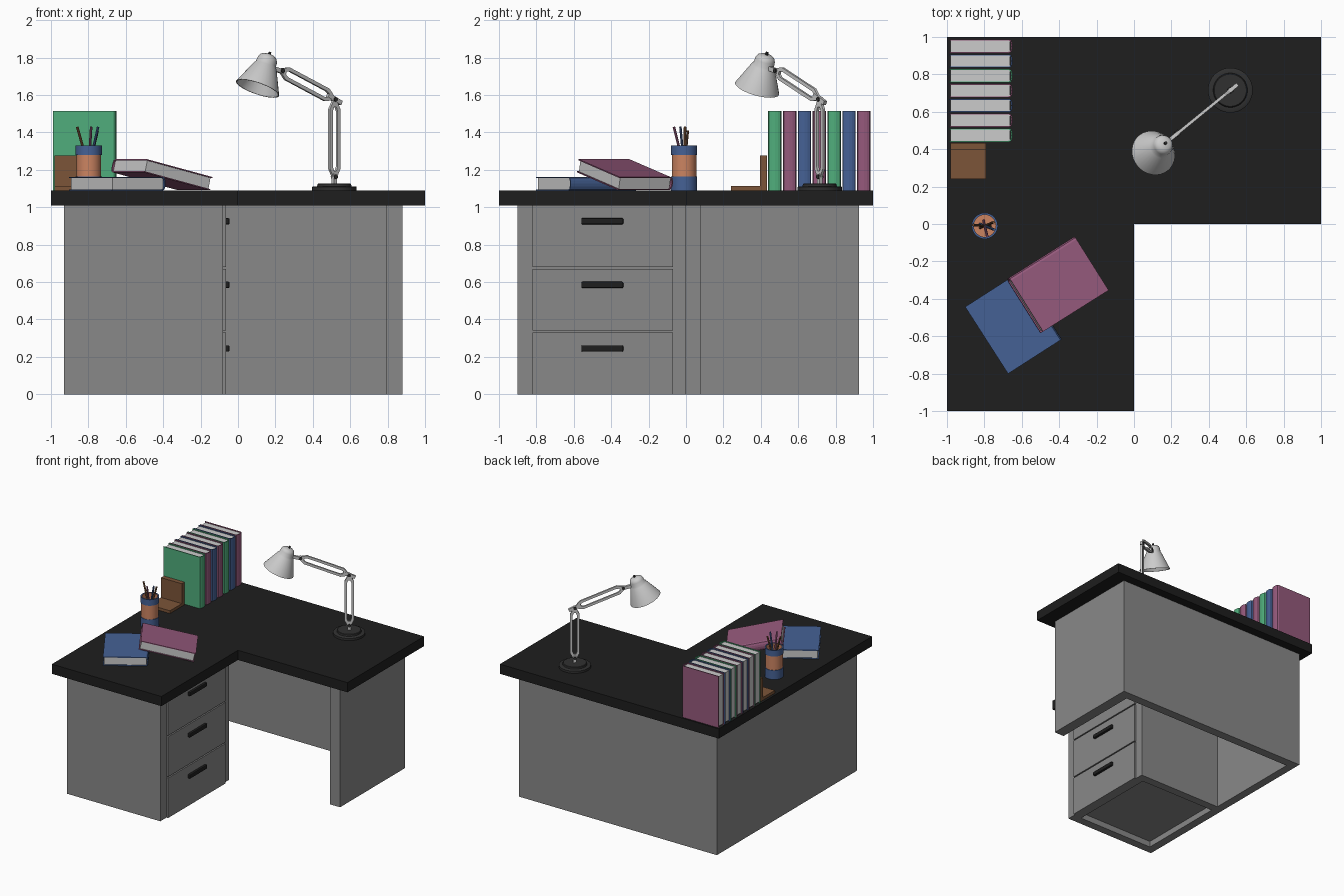
import bpy, bmesh, math
from mathutils import Matrix, Vector

if "Cube" in bpy.data.objects:
    bpy.data.objects.remove(bpy.data.objects["Cube"])


def material(name, r, g, b):
    m = bpy.data.materials.new(name)
    m.diffuse_color = (r, g, b, 1)
    m.use_nodes = True
    m.node_tree.nodes["Principled BSDF"].inputs["Base Color"].default_value = m.diffuse_color
    return m


BLACK = material("black", .013, .013, .013)
DARK = material("dark_grey", .03, .03, .03)
BODY = material("body_grey", .25, .25, .25)
GREEN = material("green", .08, .42, .2)
PINK = material("pink", .3, .1, .2)
BLUE = material("blue", .06, .12, .3)
ORANGE = material("orange", .6, .23, .12)
BROWN = material("brown", .2, .09, .04)


def finish(name, bm, mat=None, matrix=None, smooth=False):
    bmesh.ops.recalc_face_normals(bm, faces=bm.faces)
    me = bpy.data.meshes.new(name)
    bm.to_mesh(me)
    bm.free()
    ob = bpy.data.objects.new(name, me)
    bpy.context.collection.objects.link(ob)
    if mat:
        me.materials.append(mat)
    if matrix:
        ob.matrix_world = matrix
    if smooth:
        bpy.ops.object.select_all(action='DESELECT')
        ob.select_set(True)
        bpy.context.view_layer.objects.active = ob
        bpy.ops.object.shade_smooth_by_angle(angle=math.radians(35))
    return ob


def prism(name, outline, d0, d1, axis='Z', mat=None, matrix=None, hole=None, smooth=False):
    """Extrude a 2D outline (optionally with a matching hole) along Z or Y."""
    bm = bmesh.new()

    def ring(pts, d):
        return [bm.verts.new((a, b, d) if axis == 'Z' else (a, d, b)) for a, b in pts]

    def bridge(r, s):
        n = len(r)
        for i in range(n):
            bm.faces.new((r[i], r[(i + 1) % n], s[(i + 1) % n], s[i]))

    lo, hi = ring(outline, d0), ring(outline, d1)
    bridge(lo, hi)
    if hole:
        hlo, hhi = ring(hole, d0), ring(hole, d1)
        bridge(hlo, hhi)
        bridge(lo, hlo)
        bridge(hi, hhi)
    else:
        bm.faces.new(lo)
        bm.faces.new(hi)
    return finish(name, bm, mat, matrix, smooth)


def box(name, x0, x1, y0, y1, z0, z1, mat=None, matrix=None, bevel=0):
    ob = prism(name, [(x0, y0), (x1, y0), (x1, y1), (x0, y1)], z0, z1, 'Z', mat, matrix)
    if bevel:
        mod = ob.modifiers.new("bevel", 'BEVEL')
        mod.width, mod.segments = bevel, 2
    return ob


def lathe(name, profile, mat=None, matrix=None, segs=32):
    bm = bmesh.new()
    vs = [bm.verts.new((r, 0, z)) for r, z in profile]
    es = [bm.edges.new(p) for p in zip(vs, vs[1:])]
    bmesh.ops.spin(bm, geom=vs + es, axis=(0, 0, 1), cent=(0, 0, 0),
                   angle=math.tau, steps=segs, use_merge=False)
    bmesh.ops.remove_doubles(bm, verts=bm.verts, dist=1e-5)
    return finish(name, bm, mat, matrix, True)


def rod(name, p, q, r, mat=None, matrix=None, segs=8):
    p, q = Vector(p), Vector(q)
    m = Matrix.Translation(p) @ (q - p).to_track_quat('Z', 'Y').to_matrix().to_4x4()
    m = matrix @ m if matrix else m
    L = (q - p).length
    return lathe(name, [(0, 0), (r, 0), (r, L), (0, L)], mat, m, segs)


# Desk: L-shaped top and carcass with a shallow recess under the drawers
prism("desk_top", [(-1, -1), (0, -1), (0, 0), (1, 0), (1, 1), (-1, 1)], 1.01, 1.09, 'Z', BLACK)
carcass = prism("desk_body", [(-.93, -.9), (-.08, -.9), (-.08, 0), (-.86, 0), (-.86, .85),
                              (.79, .85), (.79, .075), (.88, .075), (.88, .925), (-.93, .925)],
                0, 1.01, 'Z', BODY)
cutter = box("recess_cutter", -.86, -.15, -.83, -.07, -.1, .05)
cutter.hide_render = True
cutter.hide_set(True)
cut = carcass.modifiers.new("recess", 'BOOLEAN')
cut.operation, cut.object = 'DIFFERENCE', cutter

# Drawer fronts and handles
for i in range(3):
    z = .34 * i
    box(f"drawer_front_{i+1}", -.08, -.065, -.82, -.07, z, z + .33, BODY)
    box(f"drawer_handle_{i+1}", -.07, -.045, -.56, -.335, z + .228, z + .262, BLACK, bevel=.007)


# Books: wrapped cover with a rounded spine on +x, page block inside
def book(name, mat, loc, rot):
    m = Matrix.Translation(loc) @ Matrix.Rotation(rot[1], 4, 'Z') @ Matrix.Rotation(rot[0], 4, 'X')
    half = [(-.17, -.036), (.152, -.036), (.163, -.031), (.169, -.016), (.171, 0)]
    outer = half + [(x, -z) for x, z in half[-2::-1]]
    half_in = [(-.17, -.03), (.15, -.03), (.157, -.027), (.162, -.015), (.164, 0)]
    inner = half_in + [(x, -z) for x, z in half_in[-2::-1]]
    prism(name + "_cover", outer + inner[::-1], -.2125, .2125, 'Y', mat, m)
    box(name + "_pages", -.162, .157, -.205, .205, -.03, .03, None, m)


row = [GREEN, PINK, BLUE, PINK, GREEN, BLUE, PINK]
for i, c in enumerate(row):
    book(f"standing_book_{i+1}", c, (-.82, .475 + .0793 * i, 1.3025), (math.pi / 2, 0))
book("lying_book", BLUE, (-.645, -.53, 1.126), (0, math.radians(32.7)))
book("leaning_book", PINK, (-.408, -.325, 1.174), (math.radians(13), math.radians(122.2)))

# Bookend
box("bookend_base", -.98, -.79, .24, .395, 1.09, 1.113, BROWN)
box("bookend_upright", -.98, -.79, .395, .432, 1.09, 1.277, BROWN)

# Pencil cup with two bands, and pencils
cup = Matrix.Translation((-.798, -.01, 1.09))
lathe("pencil_cup", [(0, 0), (.066, 0), (.066, .238), (.059, .238), (.059, .012), (0, .012)], ORANGE, cup)
for n, a, b in (("lower", 0, .075), ("upper", .19, .24)):
    lathe(f"cup_band_{n}", [(.065, a), (.07, a), (.07, b), (.06, b), (.06, b - .004)]
          if n == "upper" else [(.065, a), (.07, a), (.07, b), (.065, b)], BLUE, cup)
tips = [(-.86, -.005, 1.43, BROWN), (-.785, -.065, 1.43, PINK),
        (-.748, -.03, 1.43, BLUE), (-.75, .01, 1.41, BROWN)]
for i, (x, y, z, c) in enumerate(tips):
    base, tip = Vector((-1.596 - x, -.02 - y, 1.103)), Vector((x, y, z))
    base.x = -.798 + (base.x + .798) * .5
    base.y = -.01 + (base.y + .01) * .5
    rod(f"pencil_{i+1}", base, tip, .007, c)

# Lamp: built in its own plane (x along the arm), then turned
lamp = Matrix.Translation((.515, .715, 0)) @ Matrix.Rotation(math.radians(39.2), 4, 'Z')
lathe("lamp_base", [(0, 1.09), (.12, 1.09), (.12, 1.108), (.114, 1.112), (.092, 1.112),
                    (.09, 1.124), (.086, 1.127), (0, 1.127)], DARK, lamp, 40)


def link(name, p, q):
    """Flat open frame with pointed ends between two pivots."""
    p, q = Vector(p), Vector(q)
    L = (q - p).length
    a = math.atan2(q.y - p.y, q.x - p.x)
    m = lamp @ Matrix.Translation((p.x, 0, p.y)) @ Matrix.Rotation(-a, 4, 'Y')

    def hexa(e, f, w):
        return [(e, -.008), (f, -w), (L - f, -w), (L - e, -.008), (L - e, .008),
                (L - f, w), (f, w), (e, .008)]
    prism(name, hexa(-.012, .04, .036), -.008, .008, 'Y', None, m, hole=hexa(.03, .052, .017))


def tab(name, p, q, w=.012):
    d = (Vector(q) - Vector(p)).normalized()
    n = Vector((-d.y, d.x)) * w
    p, q = Vector(p), Vector(q)
    prism(name, [tuple(v) for v in (p - n, q - n, q + n, p + n)], -.01, .01, 'Y', None, lamp)


link("lamp_post", (0, 1.165), (0, 1.565))
link("lamp_arm", (-.015, 1.585), (-.365, 1.73))
tab("post_foot", (0, 1.12), (0, 1.18))
tab("elbow_tab", (-.045, 1.6), (.045, 1.557))
tab("head_tab", (-.355, 1.725), (-.445, 1.748))
for i, (u, z) in enumerate([(0, 1.163), (0, 1.577), (-.365, 1.73)]):
    rod(f"lamp_bolt_{i+1}", (u, -.016, z), (u, .016, z), .012, DARK, lamp, 12)

# Lamp shade, hollow and open at the bottom
head = lamp @ Matrix.Translation((-.53, 0, 1.635)) @ Matrix.Rotation(math.radians(24), 4, 'Y')
lathe("lamp_shade", [(0, .198), (.03, .195), (.046, .185), (.054, .168), (.056, .14), (.064, .13),
                     (.122, 0), (.116, 0), (.057, .128), (0, .132)], None, head, 32)
rod("shade_knob", (0, 0, .195), (0, 0, .212), .008, DARK, head)
